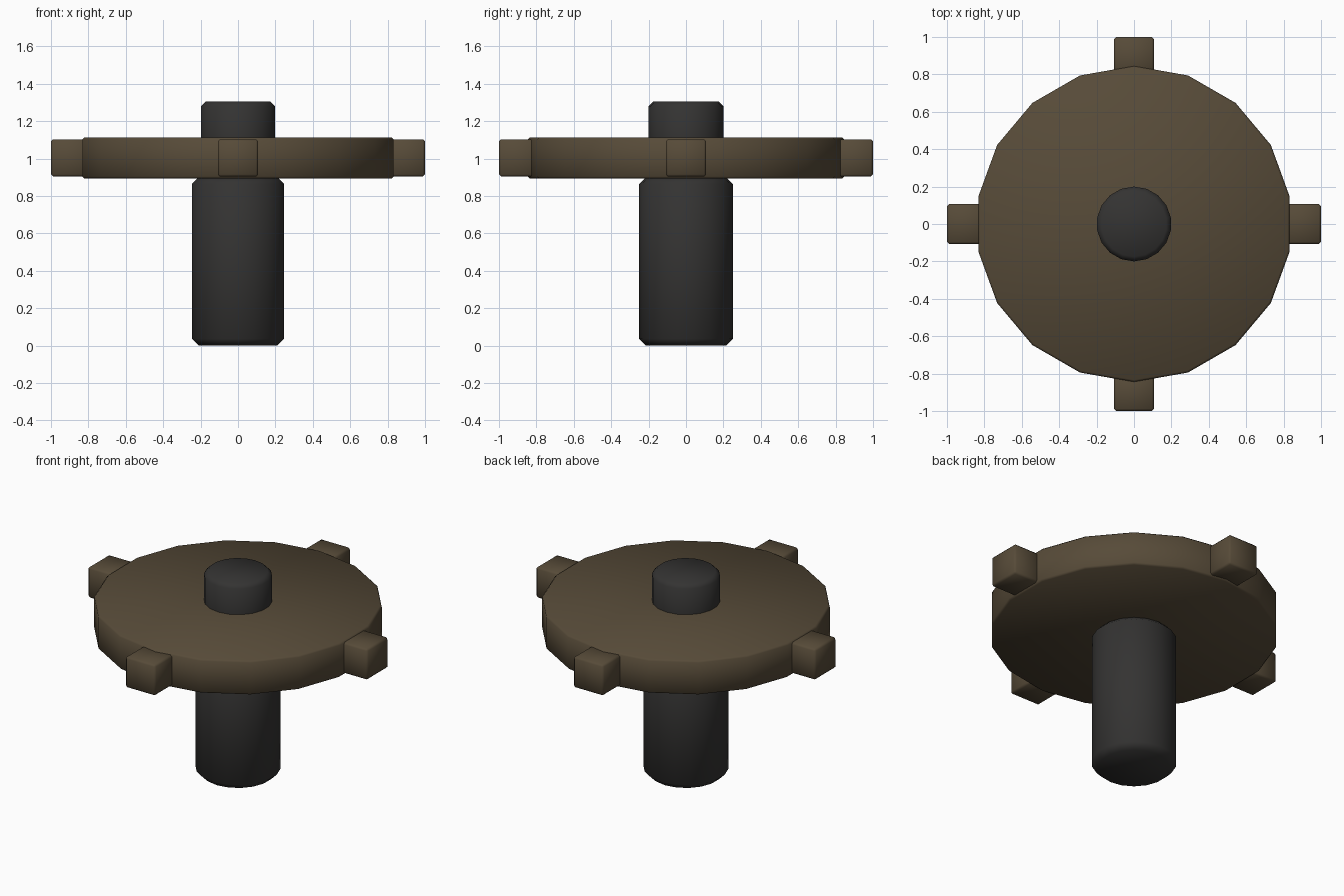
import bpy
from math import radians, cos, sin, pi

if "Cube" in bpy.data.objects:
    bpy.data.objects.remove(bpy.data.objects["Cube"])


def material(name, rgb):
    m = bpy.data.materials.new(name)
    m.diffuse_color = (*rgb, 1)
    m.use_nodes = True
    m.node_tree.nodes["Principled BSDF"].inputs["Base Color"].default_value = m.diffuse_color
    return m


BROWN = material("brown", (0.095, 0.07, 0.04))
DARK = material("dark", (0.034, 0.033, 0.032))


def finish(name, mat, bevel):
    ob = bpy.context.object
    ob.name = name
    ob.data.materials.append(mat)
    mod = ob.modifiers.new("chamfer", 'BEVEL')
    mod.width = bevel
    mod.segments = 1
    mod.limit_method = 'ANGLE'
    mod.angle_limit = radians(30)
    bpy.ops.object.modifier_apply(modifier=mod.name)
    bpy.ops.object.shade_smooth_by_angle(angle=radians(50))
    return ob


def cylinder(name, radius, z0, z1, mat, bevel):
    bpy.ops.mesh.primitive_cylinder_add(vertices=18, radius=radius, depth=z1 - z0,
                                        location=(0, 0, (z0 + z1) / 2))
    return finish(name, mat, bevel)


# Shaft below and stub above the wheel
cylinder("lower_shaft", 0.25, 0.0, 0.9, DARK, 0.036)
cylinder("upper_shaft", 0.2, 0.9, 1.305, DARK, 0.025)

# Wheel disc
cylinder("disc", 0.845, 0.893, 1.113, BROWN, 0.011)

# Four teeth around the rim
for i in range(4):
    a = i * pi / 2
    bpy.ops.mesh.primitive_cube_add(size=1, location=(0.89 * cos(a), 0.89 * sin(a), 1.003))
    ob = bpy.context.object
    ob.scale = (0.22, 0.216, 0.2)
    bpy.ops.object.transform_apply(location=False, rotation=False, scale=True)
    ob.rotation_euler.z = a
    finish(f"tooth_{i + 1}", BROWN, 0.012)
